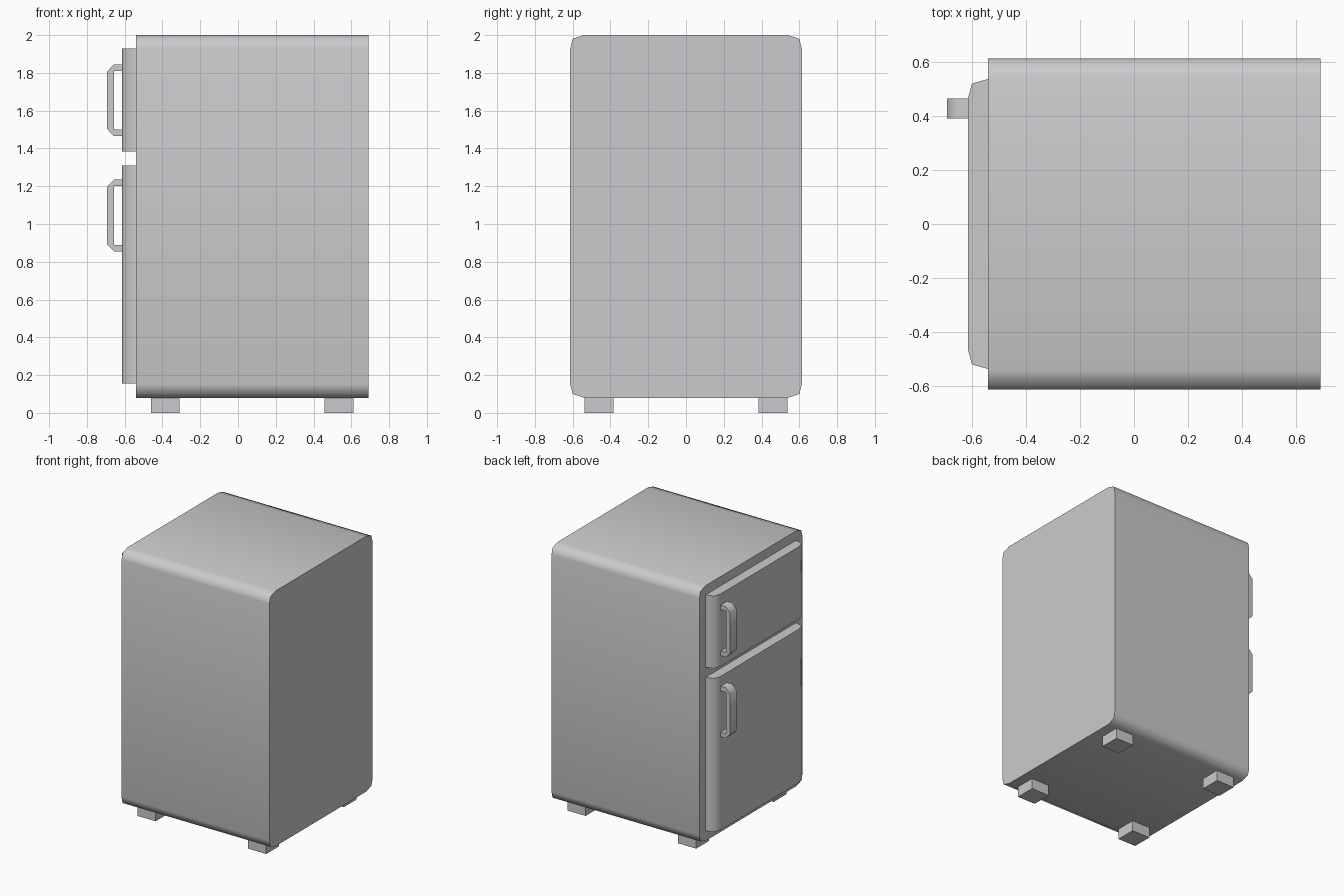
import bpy
import bmesh
from math import radians
from mathutils import Vector

cube = bpy.data.objects.get("Cube")
if cube:
    bpy.data.objects.remove(cube)

enamel = bpy.data.materials.new("light grey enamel")
enamel.use_nodes = True
grey = (0.6, 0.6, 0.615, 1)
enamel.diffuse_color = grey
enamel.node_tree.nodes["Principled BSDF"].inputs["Base Color"].default_value = grey


def extrude(name, profile, axis, start, end, smooth=True):
    """Sweep a closed profile along one axis; profile holds the other two coordinates in order."""
    def place(p):
        co = list(p)
        co.insert("xyz".index(axis), start)
        return co
    bm = bmesh.new()
    face = bm.faces.new([bm.verts.new(place(p)) for p in profile])
    moved = bmesh.ops.extrude_face_region(bm, geom=[face])["geom"]
    offset = Vector((0, 0, 0))
    offset["xyz".index(axis)] = end - start
    bmesh.ops.translate(bm, vec=offset, verts=[g for g in moved if isinstance(g, bmesh.types.BMVert)])
    bmesh.ops.recalc_face_normals(bm, faces=bm.faces)
    mesh = bpy.data.meshes.new(name)
    bm.to_mesh(mesh)
    bm.free()
    mesh.materials.append(enamel)
    obj = bpy.data.objects.new(name, mesh)
    bpy.context.collection.objects.link(obj)
    if smooth:
        bpy.ops.object.select_all(action="DESELECT")
        obj.select_set(True)
        bpy.context.view_layer.objects.active = obj
        bpy.ops.object.shade_smooth_by_angle(angle=radians(70))
    return obj


# Cabinet: rounded rectangle swept from the door side to the back
mid_z = 1.04
corner = [(0.613, 0.89), (0.60, 0.94), (0.54, 0.96)]
half = corner + [(-y, z) for y, z in reversed(corner)]
cabinet = half + [(-y, -z) for y, z in half]
extrude("cabinet", [(y, mid_z + z) for y, z in cabinet], "x", -0.54, 0.69)

# Doors with softened vertical edges
edge = [(-0.54, 0.537), (-0.60, 0.52), (-0.615, 0.463)]
door = edge + [(x, -y) for x, y in reversed(edge)]
extrude("freezer_door", door, "z", 1.385, 1.93)
extrude("main_door", door, "z", 0.155, 1.31)

# Bracket handles with chamfered outer corners
outer = [(-0.61, 0.19), (-0.657, 0.19), (-0.693, 0.152)]
inner = [(-0.657, -0.155), (-0.657, 0.155), (-0.61, 0.155)]
bracket = outer + [(x, -z) for x, z in reversed(outer)] + [(-0.61, -0.155)] + inner
for name, z in (("freezer_handle", 1.655), ("main_handle", 1.045)):
    extrude(name, [(x, z + dz) for x, dz in bracket], "y", 0.39, 0.465)

# Four square feet
for x, place in ((-0.385, "door_side"), (0.535, "back")):
    for side, hand in ((-1, "right"), (1, "left")):
        y = side * 0.46
        square = [(x + a, y + b) for a, b in ((-0.076, -0.077), (0.076, -0.077), (0.076, 0.077), (-0.076, 0.077))]
        extrude(f"foot_{place}_{hand}", square, "z", 0, 0.08, smooth=False)
